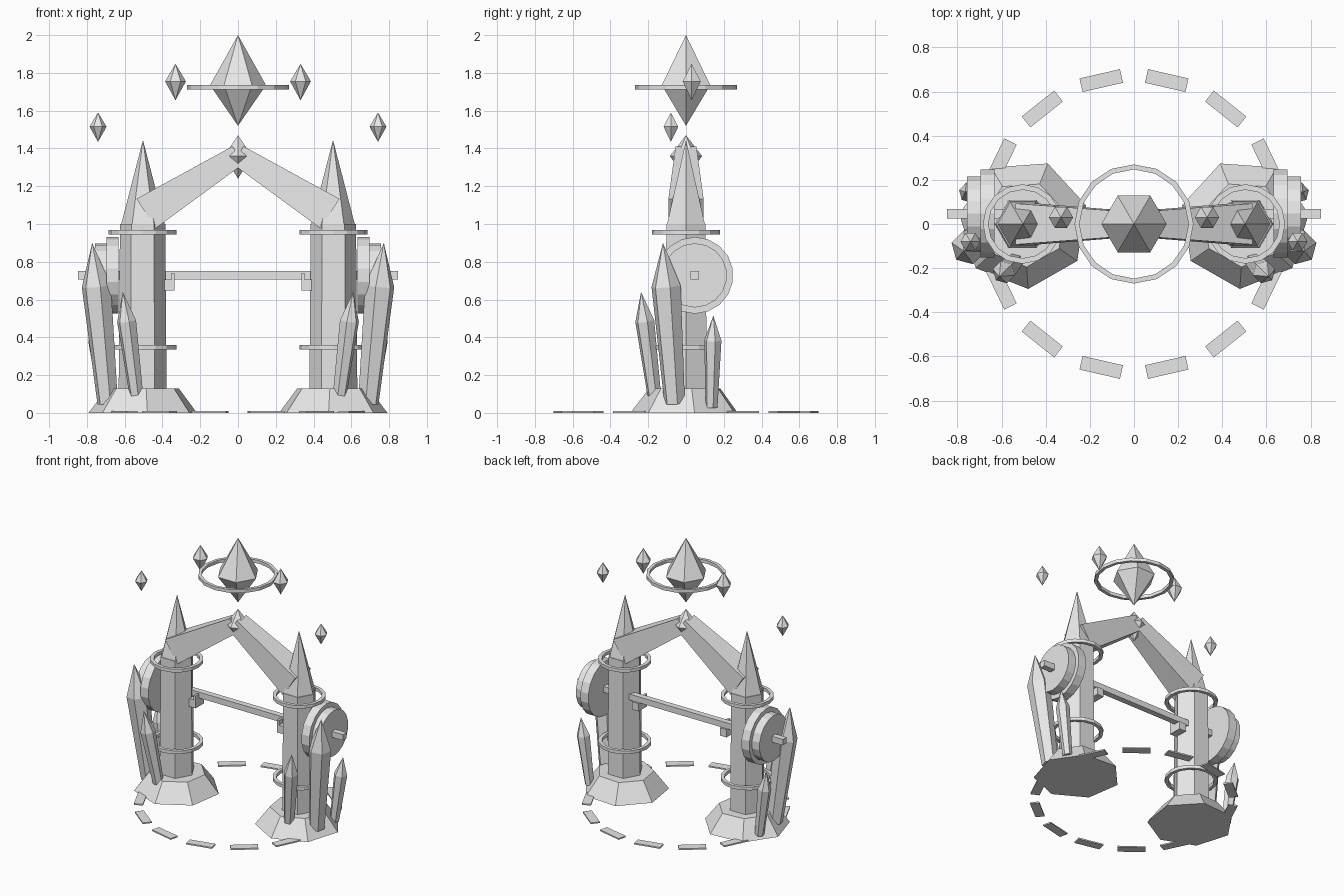
import bpy, bmesh, math
from mathutils import Vector, Matrix

if "Cube" in bpy.data.objects:
    bpy.data.objects.remove(bpy.data.objects["Cube"])

stone = bpy.data.materials.new("pale_grey_stone")
stone.diffuse_color = (0.8, 0.8, 0.8, 1)
stone.use_nodes = True
stone.node_tree.nodes["Principled BSDF"].inputs["Base Color"].default_value = stone.diffuse_color


def finish(bm, name, mirror=False):
    """Turn a bmesh into an object, plus its copy across x = 0."""
    for side in (("right", "left") if mirror else ("",)):
        if side == "left":
            bmesh.ops.scale(bm, vec=(-1, 1, 1), verts=bm.verts)
        bmesh.ops.recalc_face_normals(bm, faces=bm.faces)
        full = f"{name}_{side}" if side else name
        mesh = bpy.data.meshes.new(full)
        bm.to_mesh(mesh)
        mesh.materials.append(stone)
        bpy.context.collection.objects.link(bpy.data.objects.new(full, mesh))
    bm.free()


def loft(name, stations, n, phase=0.0, mirror=False):
    """Straight faceted solid through (point, radius) stations; radius 0 is a tip."""
    bm = bmesh.new()
    pts = [Vector(p) for p, r in stations]
    quat = Vector((0, 0, 1)).rotation_difference(pts[-1] - pts[0])
    rings = []
    for p, (_, r) in zip(pts, stations):
        angles = [math.radians(phase) + math.tau * i / n for i in range(n if r else 1)]
        rings.append([bm.verts.new(p + quat @ Vector((r * math.cos(a), r * math.sin(a), 0)))
                      for a in angles])
    for a, b in zip(rings, rings[1:]):
        for i in range(n):
            j = (i + 1) % n
            quad = [a[i % len(a)], a[j % len(a)], b[j % len(b)], b[i % len(b)]]
            bm.faces.new(list(dict.fromkeys(quad)))
    for ring in (rings[0], rings[-1]):
        if len(ring) > 1:
            bm.faces.new(ring)
    finish(bm, name, mirror)


def hoop(name, centre, r_out, r_in, height, n=16, mirror=False):
    """Flat ring with a rectangular section."""
    bm = bmesh.new()
    section = [(r_out, -height / 2), (r_out, height / 2), (r_in, height / 2), (r_in, -height / 2)]
    rows = []
    for i in range(n):
        a = math.tau * i / n
        rows.append([bm.verts.new(Vector(centre) + Vector((r * math.cos(a), r * math.sin(a), z)))
                     for r, z in section])
    for i in range(n):
        a, b = rows[i], rows[(i + 1) % n]
        for k in range(4):
            m = (k + 1) % 4
            bm.faces.new((a[k], b[k], b[m], a[m]))
    finish(bm, name, mirror)


def box(name, lo, hi, mirror=False, turn=0.0):
    """Box between two corners, then turned about the z axis."""
    bm = bmesh.new()
    bmesh.ops.create_cube(bm, size=1)
    lo, hi = Vector(lo), Vector(hi)
    bmesh.ops.scale(bm, vec=hi - lo, verts=bm.verts)
    bmesh.ops.translate(bm, vec=(lo + hi) / 2, verts=bm.verts)
    bmesh.ops.rotate(bm, cent=(0, 0, 0), matrix=Matrix.Rotation(turn, 3, 'Z'), verts=bm.verts)
    finish(bm, name, mirror)


def gem(name, x, y, low, mid, high, r, phase=0.0, mirror=False):
    loft(name, [((x, y, low), 0), ((x, y, mid), r), ((x, y, high), 0)], 6, phase, mirror)


def shard(name, foot, tip, r):
    """Leaning ground crystal with a shoulder below its tip."""
    foot, tip = Vector(foot), Vector(tip)
    loft(name, [(foot, r * 0.7), (foot.lerp(tip, 0.73), r), (tip, 0)], 6, 15, True)


PX = 0.505                # pillar centre
BAR_Y, BAR_Z = 0.047, 0.728

# Pillars: seven-sided plinth, six-sided shaft, pointed top
loft("plinth", [((0.5, 0, 0), 0.295), ((0.5, 0, 0.13), 0.195)], 7, -94, True)
loft("pillar", [((PX, 0, 0.1), 0.127), ((PX, 0, 1.0), 0.12)], 6, 0, True)
loft("pillar_spike", [((PX - 0.002, 0, 1.0), 0.115), ((PX - 0.002, 0, 1.445), 0)], 6, 0, True)
for label, z in (("lower", 0.348), ("upper", 0.957)):
    hoop(label + "_pillar_ring", (PX, 0, z), 0.18, 0.155, 0.024, mirror=True)

# Arch: two tapering square beams meeting at a gem
loft("arch_beam", [((0.487, 0, 1.055), 0.093 * math.sqrt(2)),
                   ((0, 0, 1.365), 0.055 * math.sqrt(2))], 4, 45, True)
gem("arch_keystone", 0, 0, 1.24, 1.36, 1.47, 0.085, 30)

# Barbell with two plates on each end
box("bar", (-0.847, BAR_Y - 0.022, BAR_Z - 0.022), (0.847, BAR_Y + 0.022, BAR_Z + 0.022))
for label, x0, x1, r in (("large", 0.632, 0.696, 0.203), ("small", 0.696, 0.757, 0.17)):
    loft(label + "_plate", [((x0, BAR_Y, BAR_Z), r), ((x1, BAR_Y, BAR_Z), r)], 18, 0, True)

# Bar hooks on the inside of the pillars
box("hook", (0.335, -0.02, 0.647), (0.39, 0.08, 0.705), True)
box("hook_lip", (0.335, -0.02, 0.69), (0.352, 0.02, 0.74), True)

# Ground crystals around each pillar
shard("tall_shard", (0.69, -0.06, 0.05), (0.772, -0.122, 0.9), 0.08)
shard("front_shard", (0.535, -0.165, 0.07), (0.61, -0.238, 0.64), 0.052)
shard("back_shard", (0.70, 0.135, 0.03), (0.765, 0.145, 0.515), 0.047)

# Floating gems and halo
gem("crown_gem", 0, 0, 1.52, 1.735, 2.0, 0.148)
hoop("halo", (0, 0, 1.725), 0.27, 0.247, 0.024)
gem("inner_float_gem", 0.331, 0.03, 1.655, 1.755, 1.848, 0.055, 0, True)
gem("outer_float_gem", 0.741, -0.08, 1.435, 1.515, 1.59, 0.045, 0, True)

# Circle of thin floor tiles
for i in range(14):
    box(f"floor_tile_{i + 1}", (0.635, -0.094, 0), (0.698, 0.094, 0.01), turn=math.tau * i / 14)
